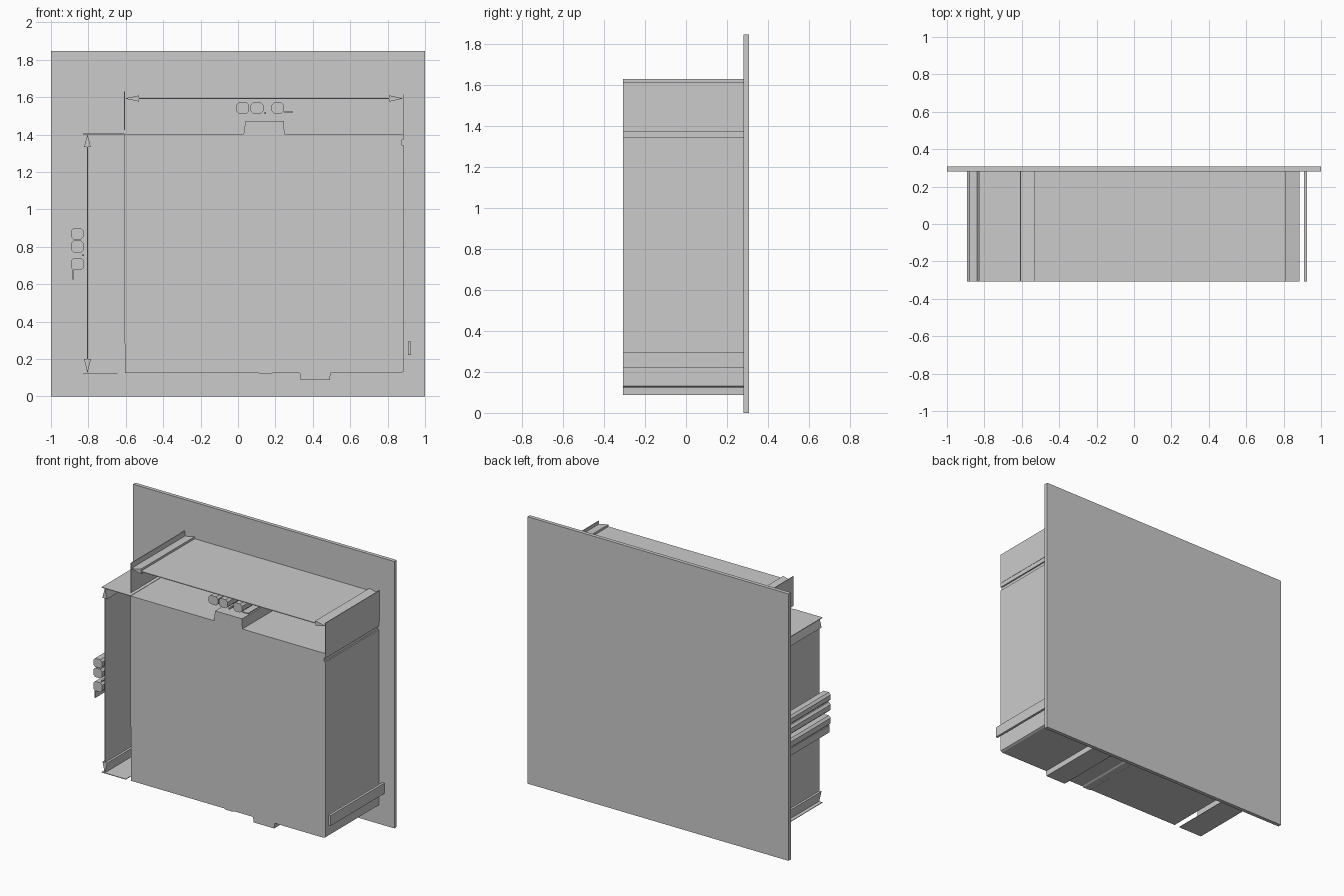
import bpy, bmesh

if "Cube" in bpy.data.objects:
    bpy.data.objects.remove(bpy.data.objects["Cube"])

FRONT, SEAT, BACK = -0.307, 0.281, 0.307


def extrude(name, pts, y0=FRONT, y1=SEAT):
    """Extrude an outline in the x-z plane between two depths."""
    bm = bmesh.new()
    a = [bm.verts.new((x, y0, z)) for x, z in pts]
    b = [bm.verts.new((x, y1, z)) for x, z in pts]
    n = len(pts)
    bm.faces.new(a)
    bm.faces.new(b[::-1])
    for i in range(n):
        j = (i + 1) % n
        bm.faces.new((a[j], a[i], b[i], b[j]))
    bmesh.ops.recalc_face_normals(bm, faces=bm.faces)
    me = bpy.data.meshes.new(name)
    bm.to_mesh(me)
    bm.free()
    ob = bpy.data.objects.new(name, me)
    bpy.context.collection.objects.link(ob)
    return ob


def slab(name, x0, x1, z0, z1, y0=FRONT, y1=SEAT):
    return extrude(name, [(x0, z0), (x1, z0), (x1, z1), (x0, z1)], y0, y1)


def chip(name, x0, x1, z0, z1, c=0.014):
    """Plain block with clipped corners."""
    return extrude(name, [(x0 + c, z0), (x1 - c, z0), (x1, z0 + c), (x1, z1 - c),
                          (x1 - c, z1), (x0 + c, z1), (x0, z1 - c), (x0, z0 + c)])


# Backing plate
slab("backing_plate", -1, 1, 0, 1.847, SEAT, BACK)

# Main block with top tab, bottom tab and a small side notch
extrude("main_block", [
    (-0.605, 0.125), (0.11, 0.125), (0.12, 0.119), (0.175, 0.119), (0.185, 0.125),
    (0.33, 0.125), (0.335, 0.088), (0.492, 0.088), (0.494, 0.125),
    (0.87, 0.125), (0.884, 0.132), (0.884, 1.345), (0.875, 1.345),
    (0.875, 1.37), (0.884, 1.37), (0.884, 1.403), (0.248, 1.403),
    (0.246, 1.473), (0.04, 1.473), (0.03, 1.403), (-0.609, 1.403)])

# Top measuring bar: thin strip, end fins and pointed ends
T = 0.0025
slab("top_strip", -0.535, 0.815, 1.593 - T, 1.593 + T)
slab("top_left_fin", -0.609, -0.604, 1.425, 1.63)
slab("top_right_fin", 0.881, 0.886, 1.40, 1.615)
for side, tip, base in (("left", -0.605, -0.528), ("right", 0.882, 0.808)):
    extrude(f"top_{side}_point", [(tip, 1.593), (base, 1.593 + 0.017), (base, 1.593 - 0.017)])

# Side measuring bar
slab("side_strip", -0.805 - T, -0.805 + T, 0.195, 1.34)
slab("side_upper_fin", -0.83, -0.607, 1.401, 1.405)
slab("side_lower_fin", -0.83, -0.645, 0.122, 0.126)
for side, tip, base in (("upper", 1.402, 1.333), ("lower", 0.125, 0.199)):
    extrude(f"side_{side}_point", [(-0.805, tip), (-0.805 - 0.018, base), (-0.805 + 0.018, base)])

# Abstract marker blocks beside each bar
for x0, x1 in ((-0.01, 0.06), (0.068, 0.135), (0.18, 0.245)):
    chip("top_marker", x0, x1, 1.512, 1.572)
slab("top_marker_pin", 0.142, 0.15, 1.51, 1.522)
slab("top_marker_bar", 0.245, 0.293, 1.517, 1.524)
for z0, z1 in ((0.84, 0.9), (0.77, 0.833), (0.675, 0.74)):
    chip("side_marker", -0.893, -0.825, z0, z1)
slab("side_marker_pin", -0.835, -0.823, 0.752, 0.76)
slab("side_marker_bar", -0.885, -0.877, 0.625, 0.675)

# Small rail by the right wall
slab("right_rail", 0.908, 0.925, 0.222, 0.294)
